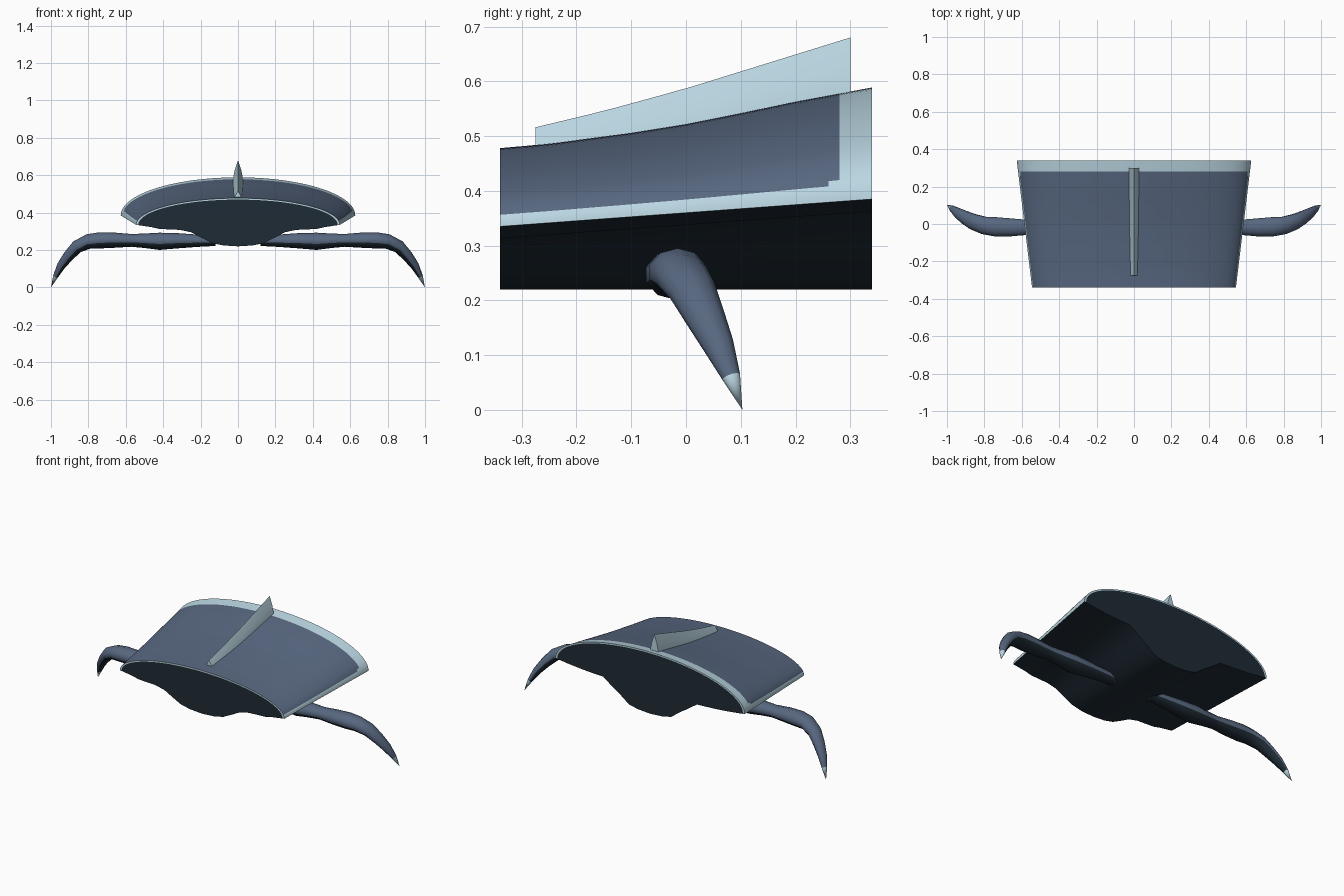
import bpy, bmesh, math
from mathutils import Vector

if "Cube" in bpy.data.objects:
    bpy.data.objects.remove(bpy.data.objects["Cube"])


def material(name, rgb):
    m = bpy.data.materials.new(name)
    m.diffuse_color = (*[(c / 255) ** 2.2 for c in rgb], 1)
    m.use_nodes = True
    m.node_tree.nodes["Principled BSDF"].inputs["Base Color"].default_value = m.diffuse_color
    return m


SLATE, DARK, PALE = 0, 1, 2
MATS = [material("slate shell", (88, 103, 127)),
        material("dark underside", (36, 47, 56)),
        material("pale trim", (184, 212, 224))]


def finish(bm, name, angle):
    bmesh.ops.recalc_face_normals(bm, faces=bm.faces)
    me = bpy.data.meshes.new(name)
    bm.to_mesh(me)
    bm.free()
    for m in MATS:
        me.materials.append(m)
    ob = bpy.data.objects.new(name, me)
    bpy.context.collection.objects.link(ob)
    bpy.ops.object.select_all(action='DESELECT')
    ob.select_set(True)
    bpy.context.view_layer.objects.active = ob
    bpy.ops.object.shade_smooth_by_angle(angle=math.radians(angle))
    return ob


def lerp(table, v):
    for (a, p), (b, q) in zip(table, table[1:]):
        if v <= b:
            return p + (q - p) * (v - a) / (b - a)
    return table[-1][1]


# Shell dimensions along the body (front to back)
CREST = [(-.34, .478), (-.25, .486), (-.1, .506), (0, .522), (.1, .542), (.2, .563), (.34, .589)]


def half_width(y): return .545 + .082 * (y + .34) / .68
def rim_z(y): return .335 + .05 * (y + .34) / .68


# Body segment: domed shell on top, keeled belly underneath
ARC, ROWS = 63, 34
bm = bmesh.new()


def arc_point(i, y, inset=0.0):
    t = math.pi * i / ARC
    w, r = half_width(y) - inset * 1.5, rim_z(y)
    return (w * math.cos(t), y, r + (lerp(CREST, y) - r - inset) * math.sin(t))


def belly_points(y):
    r, w = rim_z(y), half_width(y)
    s = (y + .34) / .68
    right = [(-.85 * w, r - .012), (-.42, r - .022), (-.31, r - .027), (-.25, .295 + .02 * s),
             (-.2, .268 + .015 * s), (-.14, .238), (-.08, .225)]
    return ([(x, y, z) for x, z in right] + [(0, y, .22)]
            + [(-x, y, z) for x, z in reversed(right)])


rings = []
for j in range(ROWS + 1):
    y = -.34 + .68 * j / ROWS
    pts = [arc_point(i, y) for i in range(ARC + 1)] + belly_points(y)
    rings.append([bm.verts.new(p) for p in pts])
n = len(rings[0])
for j in range(ROWS):
    for i in range(n):
        k = (i + 1) % n
        f = bm.faces.new((rings[j][i], rings[j][k], rings[j + 1][k], rings[j + 1][i]))
        if i >= ARC:
            f.material_index = DARK
            continue
        # pale border along the sides and back, with rounded corners
        t = math.pi * (i + .5) / ARC
        side = .6 * min(t, math.pi - t) - .09
        back = .28 - (-.34 + .68 * (j + .5) / ROWS)
        corner = .06
        if side < 0 or back < 0 or (side < corner and back < corner and
                                    math.hypot(corner - side, corner - back) > corner):
            f.material_index = PALE
# Ends: thin pale shell edge around a dark cap
for ring, y in ((rings[0], -.34), (rings[-1], .34)):
    inner = [bm.verts.new(arc_point(i, y, .008)) for i in range(ARC + 1)]
    for i in range(ARC):
        bm.faces.new((ring[i], ring[i + 1], inner[i + 1], inner[i])).material_index = PALE
    bm.faces.new([ring[0]] + inner + ring[ARC:]).material_index = DARK
finish(bm, "body_segment", 40)

# Crest fin: tented ridge rising to the back
bm = bmesh.new()
rows = []
for j in range(13):
    y = -.275 + .575 * j / 12
    base = lerp(CREST, y) - .06
    top = lerp([(-.275, .516), (-.15, .546), (0, .587), (.3, .68)], y)
    prof = [(-.032, base), (-.028, base + .35 * (top - base)), (-.017, base + .68 * (top - base)), (0, top)]
    prof += [(-x, z) for x, z in reversed(prof[:3])]
    rows.append([bm.verts.new((x, y, z)) for x, z in prof])
for a, b in zip(rows, rows[1:]):
    for i in range(7):
        k = (i + 1) % 7
        bm.faces.new((a[i], a[k], b[k], b[i]))
bm.faces.new(rows[0])
bm.faces.new(rows[-1])
for f in bm.faces:
    f.material_index = PALE
finish(bm, "crest_fin", 30)

# Legs: knobby tapered limb ending in a claw (x, y, z, radius)
PATH = [(.12, -.015, .25, .03), (.22, -.015, .25, .036), (.32, -.018, .25, .044),
        (.42, -.018, .247, .05), (.5, -.018, .25, .042), (.57, -.018, .252, .037),
        (.66, -.018, .253, .044), (.74, -.015, .252, .047), (.8, -.008, .246, .043),
        (.86, .012, .218, .038), (.905, .035, .17, .032), (.945, .06, .117, .025),
        (.975, .083, .06, .015), (1, .103, 0, .001)]
bm = bmesh.new()
SIDES = 10
rings = []
for i, p in enumerate(PATH):
    a, b = PATH[max(i - 1, 0)], PATH[min(i + 1, len(PATH) - 1)]
    t = (Vector(b[:3]) - Vector(a[:3])).normalized()
    up = t.cross(Vector((0, 1, 0))).normalized()
    across = up.cross(t)
    if i == len(PATH) - 1:
        up = Vector((0, 1, 0))
        across = Vector((-1, 0, 0))
    ring = []
    for k in range(SIDES):
        q = 2 * math.pi * k / SIDES
        off = up * math.cos(q) * .92 + across * math.sin(q) * 1.15
        v = Vector(p[:3]) + off * p[3]
        ring.append(bm.verts.new(v))
    if i == len(PATH) - 1:
        for v in ring:
            v.co = Vector(p[:3])
    rings.append(ring)
for i, (a, b) in enumerate(zip(rings, rings[1:])):
    for k in range(SIDES):
        m = (k + 1) % SIDES
        f = bm.faces.new((a[k], a[m], b[m], b[k]))
        outer = math.cos(2 * math.pi * (k + .5) / SIDES)
        if i == len(PATH) - 2:
            f.material_index = PALE
        elif outer < -.1:
            f.material_index = DARK
bm.faces.new(rings[0]).material_index = DARK
bmesh.ops.remove_doubles(bm, verts=bm.verts, dist=.0001)
leg = finish(bm, "legs", 50)
leg.modifiers.new("mirror", 'MIRROR').use_axis[0] = True
